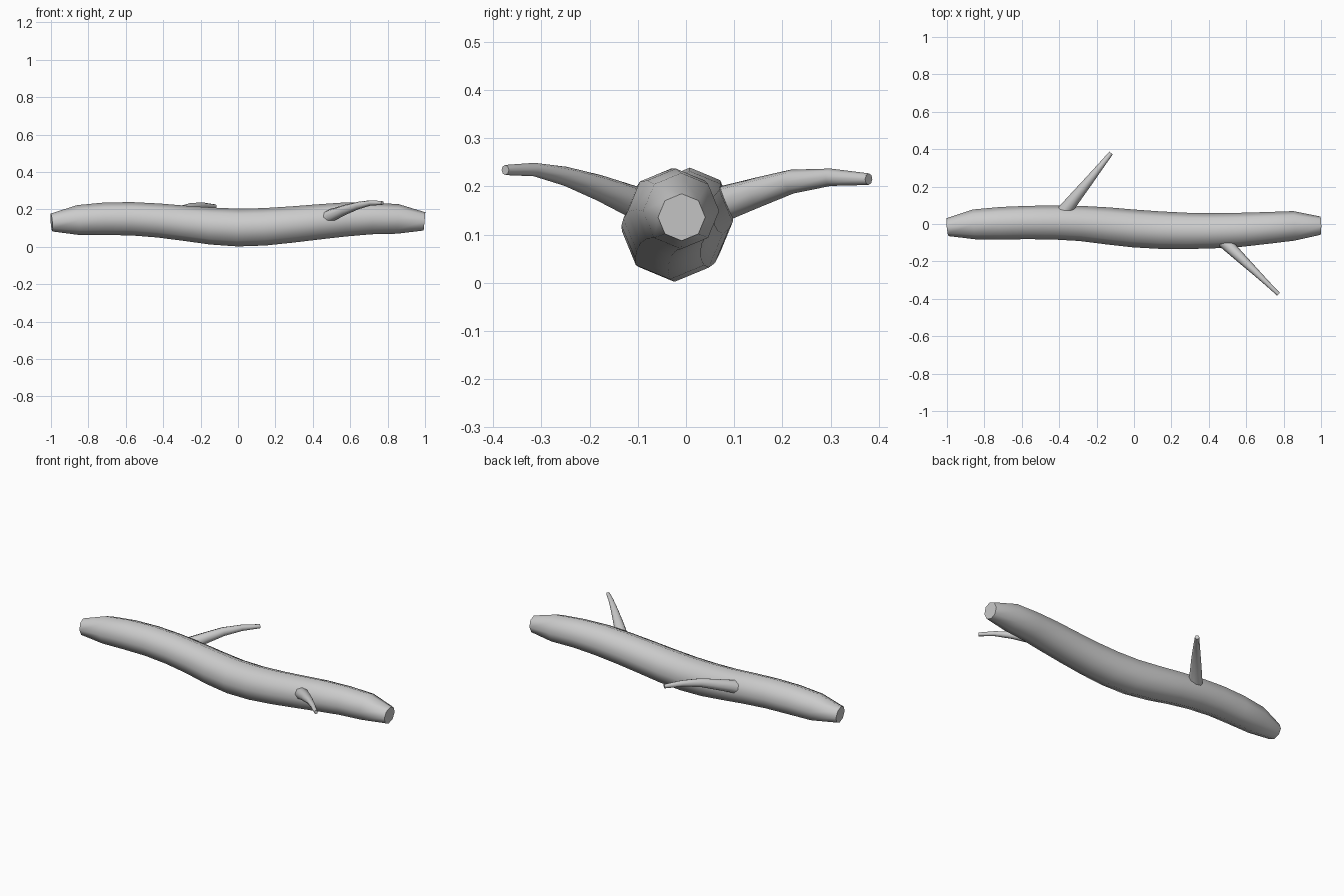
import bpy, bmesh, math
from mathutils import Vector

if "Cube" in bpy.data.objects:
    bpy.data.objects.remove(bpy.data.objects["Cube"])


def tube(name, points, radii, sides):
    """Capped tube swept along a path, rings square to the path."""
    pts = [Vector(p) for p in points]
    bm = bmesh.new()
    rings = []
    for i, (p, r) in enumerate(zip(pts, radii)):
        t = (pts[min(i + 1, len(pts) - 1)] - pts[max(i - 1, 0)]).normalized()
        side = t.cross(Vector((0, 0, 1))).normalized()
        up = side.cross(t)
        angles = [2 * math.pi * k / sides for k in range(sides)]
        rings.append([bm.verts.new(p + r * (math.cos(a) * side + math.sin(a) * up))
                      for a in angles])
    for a, b in zip(rings, rings[1:]):
        for k in range(sides):
            n = (k + 1) % sides
            bm.faces.new((a[k], a[n], b[n], b[k]))
    bm.faces.new(rings[0])
    bm.faces.new(rings[-1])
    bmesh.ops.recalc_face_normals(bm, faces=bm.faces)
    mesh = bpy.data.meshes.new(name)
    bm.to_mesh(mesh)
    bm.free()
    obj = bpy.data.objects.new(name, mesh)
    bpy.context.collection.objects.link(obj)
    bpy.ops.object.select_all(action='DESELECT')
    obj.select_set(True)
    bpy.context.view_layer.objects.active = obj
    bpy.ops.object.shade_smooth_by_angle(angle=math.radians(50))
    return obj


# Main log: (y, z, radius) at even steps along x
log = [(-.017, .130, .048), (-.002, .143, .080), (.004, .150, .087),
       (.008, .150, .089), (.008, .141, .091), (.003, .126, .094),
       (-.010, .111, .099), (-.024, .103, .101), (-.033, .107, .100),
       (-.037, .119, .097), (-.036, .133, .094), (-.031, .146, .091),
       (-.021, .152, .085), (-.010, .149, .079), (-.009, .136, .049)]
n = len(log) - 1
tube("log", [(-.997 + 1.994 * i / n, y, z) for i, (y, z, r) in enumerate(log)],
     [r for y, z, r in log], 8)

# Two tapering side branches that arch outward
tube("back_branch",
     [(-.42, .01, .13), (-.363, .08, .165), (-.307, .15, .188),
      (-.250, .22, .210), (-.186, .30, .219), (-.123, .379, .215)],
     [.044, .037, .031, .025, .018, .012], 8)
tube("front_branch",
     [(.425, -.04, .13), (.498, -.11, .168), (.570, -.18, .197),
      (.643, -.25, .221), (.710, -.315, .235), (.772, -.375, .234)],
     [.040, .034, .027, .020, .014, .0105], 8)
